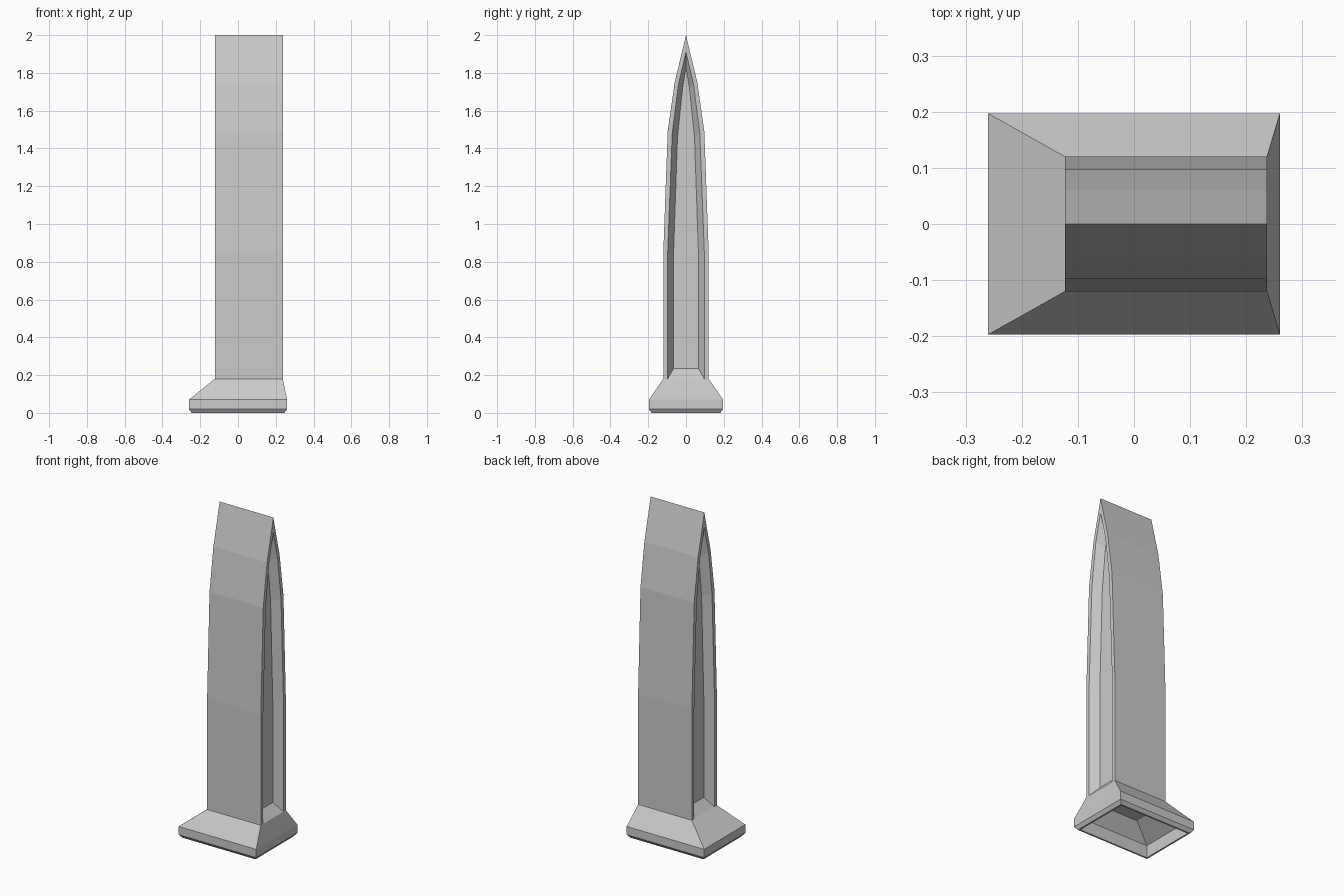
import bpy
import bmesh

cube = bpy.data.objects.get("Cube")
if cube:
    bpy.data.objects.remove(cube, do_unlink=True)

grey = bpy.data.materials.new("light_grey")
grey.use_nodes = True
colour = (0.6, 0.6, 0.6, 1)
grey.diffuse_color = colour
grey.node_tree.nodes["Principled BSDF"].inputs["Base Color"].default_value = colour


def loft(name, rings, cap_start=True, cap_end=True):
    """Join rings of equal point count with quads and close the ends."""
    bm = bmesh.new()
    loops = [[bm.verts.new(p) for p in ring] for ring in rings]
    for a, b in zip(loops, loops[1:]):
        for i in range(len(a)):
            j = (i + 1) % len(a)
            bm.faces.new((a[i], a[j], b[j], b[i]))
    if cap_start:
        bm.faces.new(loops[0])
    if cap_end:
        bm.faces.new(loops[-1])
    bmesh.ops.recalc_face_normals(bm, faces=bm.faces)
    mesh = bpy.data.meshes.new(name)
    bm.to_mesh(mesh)
    bm.free()
    mesh.materials.append(grey)
    obj = bpy.data.objects.new(name, mesh)
    bpy.context.collection.objects.link(obj)
    return obj


def arch(x, half_profile):
    """Pointed arch in the yz plane, mirrored in y; the last point is the tip."""
    right = [(x, y, z) for y, z in half_profile]
    left = [(x, -y, z) for y, z in half_profile[-2::-1]]
    return right + left


def rectangle(x0, x1, y, z):
    return [(x0, -y, z), (x1, -y, z), (x1, y, z), (x0, y, z)]


# Pointed tower with a bevelled recess in each end
outline = [(0.12, 0.17), (0.12, 0.85), (0.097, 1.49), (0.06, 1.75), (0, 2.0)]
rim = [(0.097, 0.18), (0.097, 0.85), (0.073, 1.48), (0.04, 1.74), (0, 1.91)]
panel = [(0.066, 0.235), (0.066, 0.84), (0.045, 1.46), (0.018, 1.72), (0, 1.83)]
left, right, depth = -0.123, 0.237, 0.05
loft("tower", [
    arch(left + depth, panel), arch(left, rim), arch(left, outline),
    arch(right, outline), arch(right, rim), arch(right - depth, panel),
])

# Flared foot, hollow underneath
loft("foot", [
    rectangle(-0.11, 0.222, 0.105, 0.155),
    rectangle(-0.235, 0.235, 0.172, 0.075),
    rectangle(-0.235, 0.235, 0.172, 0),
    rectangle(-0.245, 0.245, 0.182, 0),
    rectangle(-0.26, 0.26, 0.197, 0.02),
    rectangle(-0.26, 0.26, 0.197, 0.07),
    rectangle(left, right, 0.12, 0.18),
], cap_end=False)
